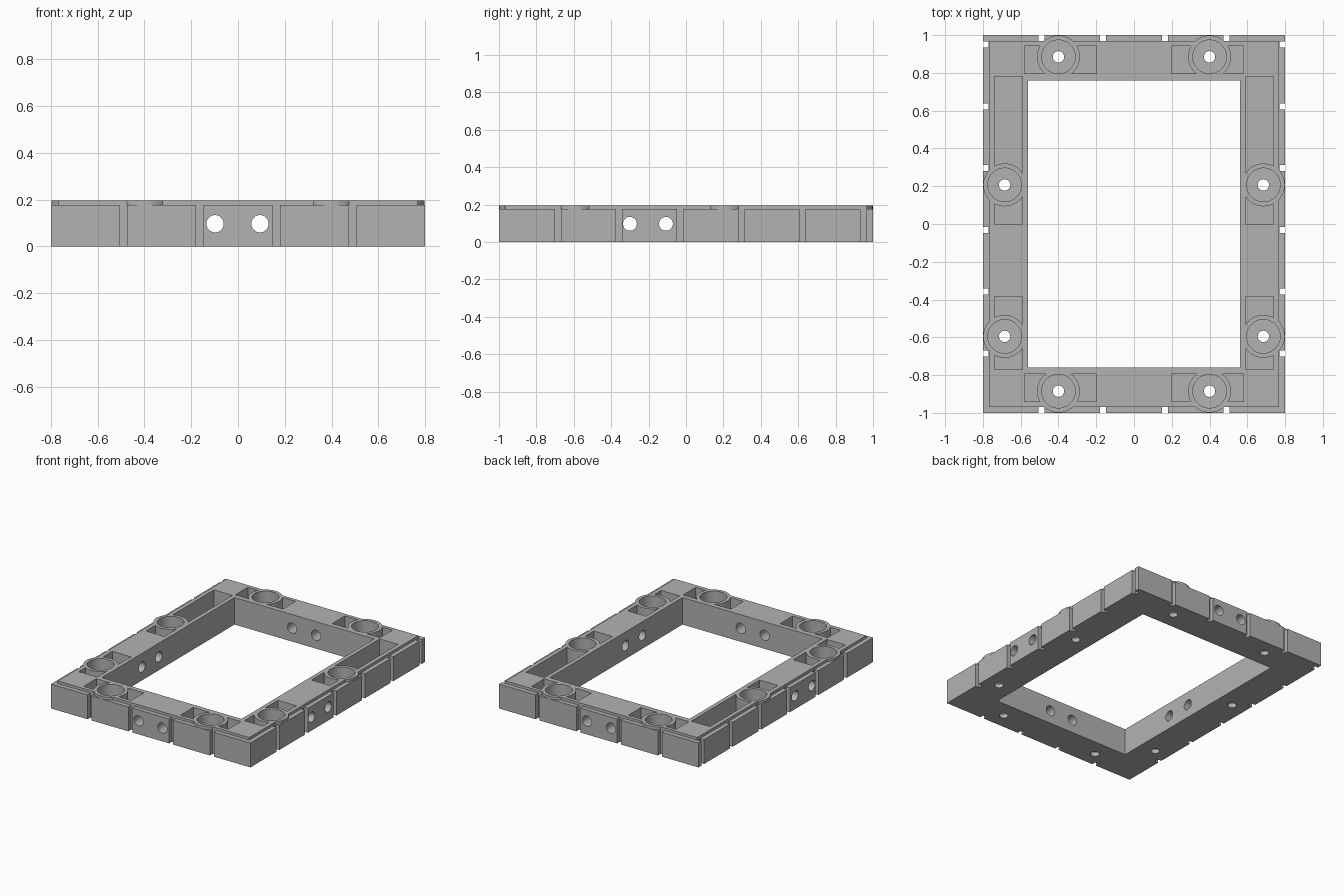
import bpy, bmesh
from mathutils import Matrix, Vector

cube = bpy.data.objects.get("Cube")
if cube:
    bpy.data.objects.remove(cube)

TOP, LIP = 0.196, 0.177       # deck height, height of the lowered outer rim
FLOOR = 0.03                  # bottom thickness under pockets and sockets
BOSSES = [(sx * 0.4, sy * 0.885) for sx in (-1, 1) for sy in (-1, 1)]
BOSSES += [(sx * 0.685, y) for sx in (-1, 1) for y in (0.207, -0.595)]


def box(bm, x0, x1, y0, y1, z0, z1):
    size = Matrix.Diagonal((x1 - x0, y1 - y0, z1 - z0, 1))
    centre = Vector((x0 + x1, y0 + y1, z0 + z1)) / 2
    bmesh.ops.create_cube(bm, size=1, matrix=Matrix.Translation(centre) @ size)


def mirrored_box(bm, x0, x1, y0, y1, z0, z1):
    """Box and its copy on the other side of x = 0."""
    box(bm, x0, x1, y0, y1, z0, z1)
    box(bm, -x1, -x0, y0, y1, z0, z1)


def cylinder(bm, centre, radius, length, axis="Z"):
    turn = {"X": Matrix.Rotation(1.5707963, 4, "Y"),
            "Y": Matrix.Rotation(1.5707963, 4, "X"), "Z": Matrix()}[axis]
    bmesh.ops.create_cone(bm, cap_ends=True, segments=48, radius1=radius,
                          radius2=radius, depth=length,
                          matrix=Matrix.Translation(centre) @ turn)


def make(name, bm):
    mesh = bpy.data.meshes.new(name)
    bm.to_mesh(mesh)
    bm.free()
    obj = bpy.data.objects.new(name, mesh)
    bpy.context.scene.collection.objects.link(obj)
    return obj


def combine(target, name, bm, operation):
    """Boolean a helper into the target, then remove the helper."""
    helper = make(name, bm)
    helper.hide_render = True
    mod = target.modifiers.new(name, "BOOLEAN")
    mod.operation, mod.solver, mod.object = operation, "EXACT", helper
    bpy.context.view_layer.objects.active = target
    bpy.ops.object.modifier_apply(modifier=mod.name)
    bpy.data.objects.remove(helper)


# Slab with a raised deck inside the lowered rim
bm = bmesh.new()
box(bm, -0.8, 0.8, -1, 1, 0, LIP)
frame = make("frame", bm)
bm = bmesh.new()
box(bm, -0.768, 0.768, -0.968, 0.968, 0.1, TOP)
combine(frame, "deck", bm, "UNION")

# Central opening and the pockets around the bosses
bm = bmesh.new()
box(bm, -0.56, 0.56, -0.76, 0.76, -0.1, 0.4)
for y0, y1 in ((0.797, 0.942), (-0.94, -0.795)):
    mirrored_box(bm, 0.198, 0.58, y0, y1, FLOOR, 0.4)
for y0, y1 in ((0, 0.78), (-0.77, -0.385)):
    mirrored_box(bm, 0.59, 0.738, y0, y1, FLOOR, 0.4)
combine(frame, "pocket_cutter", bm, "DIFFERENCE")

# Round bosses reaching the outer edge
bm = bmesh.new()
for x, y in BOSSES:
    cylinder(bm, (x, y, (TOP + 0.01) / 2), 0.1135, TOP - 0.01)
combine(frame, "bosses", bm, "UNION")

# Wide sockets, then narrow screw holes through the bottom
bm = bmesh.new()
for x, y in BOSSES:
    cylinder(bm, (x, y, FLOOR + 0.2), 0.089, 0.4)
combine(frame, "socket_cutter", bm, "DIFFERENCE")
bm = bmesh.new()
for x, y in BOSSES:
    cylinder(bm, (x, y, 0), 0.03, 0.2)
combine(frame, "screw_hole_cutter", bm, "DIFFERENCE")

# Paired cross holes through opposite beams
for axis, centres in (("Y", ((-0.098, 0, 0.097), (0.094, 0, 0.097))),
                      ("X", ((0, -0.3, 0.097), (0, -0.107, 0.097)))):
    bm = bmesh.new()
    for centre in centres:
        cylinder(bm, centre, 0.037, 3, axis)
    combine(frame, "cross_hole_cutter", bm, "DIFFERENCE")

# Evenly spaced vertical grooves on all four outer sides
STEP, HALF = 0.327, 0.016
bm = bmesh.new()
for i in range(4):
    x = (i - 1.5) * STEP
    box(bm, x - HALF, x + HALF, 0.968, 1.1, -0.1, 0.4)
    box(bm, x - HALF, x + HALF, -1.1, -0.968, -0.1, 0.4)
for i in range(6):
    y = 0.95 - i * STEP
    mirrored_box(bm, 0.769, 0.9, y - HALF, y + HALF, -0.1, 0.4)
combine(frame, "groove_cutter", bm, "DIFFERENCE")

# Single grey material
grey = bpy.data.materials.new("grey plastic")
grey.use_nodes = True
colour = (0.45, 0.45, 0.45, 1)
grey.diffuse_color = colour
for node in grey.node_tree.nodes:
    if node.type == "BSDF_PRINCIPLED":
        node.inputs["Base Color"].default_value = colour
frame.data.materials.clear()
frame.data.materials.append(grey)

bpy.ops.object.select_all(action="DESELECT")
frame.select_set(True)
bpy.context.view_layer.objects.active = frame
bpy.ops.object.shade_smooth_by_angle(angle=0.5)
